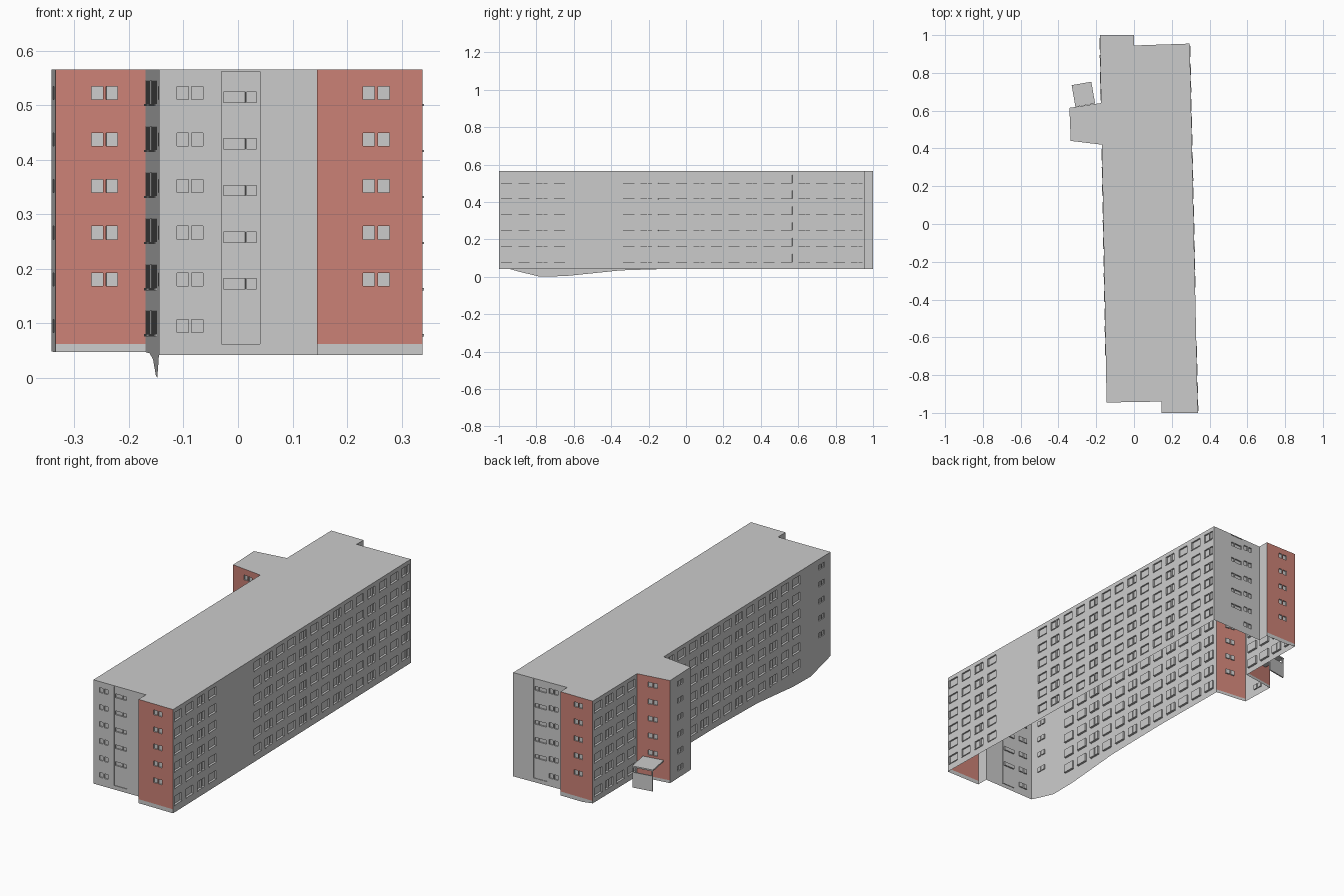
import bpy
from mathutils import Vector

cube = bpy.data.objects.get("Cube")
if cube:
    bpy.data.objects.remove(cube)


def material(name, rgb):
    m = bpy.data.materials.new(name)
    m.use_nodes = True
    m.diffuse_color = (*rgb, 1)
    m.node_tree.nodes["Principled BSDF"].inputs["Base Color"].default_value = (*rgb, 1)
    return m


GREY = material("concrete grey", (0.6, 0.6, 0.6))
RED = material("brick red", (0.6, 0.22, 0.18))
TOP, RED_BASE, STEP = 0.565, 0.062, 0.0855


def make(name, verts, faces, mats=(GREY,)):
    me = bpy.data.meshes.new(name)
    me.from_pydata(verts, [], faces)
    for m in mats:
        me.materials.append(m)
    ob = bpy.data.objects.new(name, me)
    bpy.context.collection.objects.link(ob)
    return ob


# Sloping ground under the walls: the long left side dips near the front
DIP = [(-0.945, 0.04), (-0.78, 0.0), (-0.64, 0.004), (-0.35, 0.034), (0, 0.045), (1, 0.05)]


def ground(x, y):
    if x > -0.13 or y < -0.944:
        return 0.042
    for (a, za), (b, zb) in zip(DIP, DIP[1:]):
        if y <= b:
            return za + (zb - za) * (y - a) / (b - a)
    return 0.05


def wall(name, p0, p1, patches, red=False):
    """Wall from p0 to p1; patches are (start, end, z0, z1, depth) recesses."""
    p0, p1 = Vector(p0), Vector(p1)
    run = p1 - p0
    axis = 0 if abs(run.x) > abs(run.y) else 1
    out = Vector((run.y, -run.x)).normalized()
    rects = []
    for a, b, z0, z1, d in patches:
        s, t = sorted((c - p0[axis]) / run[axis] for c in (a, b))
        rects.append((s, t, z0, z1, d))
    us = sorted({0.0, 1.0} | {r[0] for r in rects} | {r[1] for r in rects})
    zs = sorted({0.0, RED_BASE, TOP} | {r[2] for r in rects} | {r[3] for r in rects})
    verts, faces, mats = [], [], []

    def point(i, j, d):
        p = p0 + run * us[i] - out * d
        return (p.x, p.y, zs[j] if j else ground(p.x, p.y))

    def quad(pts, m):
        faces.append(range(len(verts), len(verts) + 4))
        verts.extend(pts)
        mats.append(m)

    def depth(i, j):
        u, z = (us[i] + us[i + 1]) / 2, (zs[j] + zs[j + 1]) / 2
        d = 0
        for r in rects:
            if r[0] < u < r[1] and r[2] < z < r[3]:
                d = r[4]
        return d

    nu, nz = len(us) - 1, len(zs) - 1
    grid = [[depth(i, j) for j in range(nz)] for i in range(nu)]
    for i in range(nu):
        for j in range(nz):
            d = grid[i][j]
            m = int(red and d == 0 and zs[j] >= RED_BASE)
            quad([point(i, j, d), point(i + 1, j, d), point(i + 1, j + 1, d), point(i, j + 1, d)], m)
            # Reveals between cells of different depth
            if i + 1 < nu and grid[i + 1][j] != d:
                e = grid[i + 1][j]
                quad([point(i + 1, j, d), point(i + 1, j, e), point(i + 1, j + 1, e), point(i + 1, j + 1, d)], 0)
            if j + 1 < nz and grid[i][j + 1] != d:
                e = grid[i][j + 1]
                quad([point(i, j + 1, d), point(i + 1, j + 1, d), point(i + 1, j + 1, e), point(i, j + 1, e)], 0)
    ob = make(name, verts, faces, (GREY, RED))
    ob.data.polygons.foreach_set("material_index", mats)
    return ob


# Window patterns
def big_windows(centres):
    out = []
    for n, c in enumerate(centres):
        for k in range(6):
            z = 0.08 + k * 0.0845
            out.append((c - 0.03, c + 0.03, z, z + 0.042, 0.008))
            out.append((c - 0.03, c + 0.03, z - 0.004, z, -0.003))
            if n % 3 == 2:
                out.append((c + 0.004, c + 0.008, z, z + 0.042, 0.0))
    return out


def pairs(c, first=1):
    return [(c + s * 0.0135 - 0.0105, c + s * 0.0135 + 0.0105, z, z + 0.024, 0.006)
            for k in range(first, 6) for s in (-1, 1)
            for z in [0.083 + k * STEP]]


def stair_strip(a, b):
    out = [(a, b, RED_BASE, TOP - 0.003, 0.003)]
    w = b - a
    for k in range(5):
        z = 0.163 + k * STEP
        out.append((a + 0.05 * w, a + 0.62 * w, z, z + 0.019, 0.01))
        out.append((a + 0.65 * w, b - 0.08 * w, z, z + 0.019, 0.01))
    return out


def spaced(start, count, step=0.0938):
    return [start + step * n for n in range(count)]


# Plan outline, counter-clockwise from the front left corner
PLAN = [(-0.145, -0.945), (0.145, -0.94), (0.145, -1), (0.338, -1), (0.295, 0.955),
        (0, 0.945), (0, 1), (-0.18, 1), (-0.175, 0.64), (-0.342, 0.615),
        (-0.335, 0.44), (-0.17, 0.42)]
WALLS = [
    ("front_wall", pairs(-0.088, 0) + stair_strip(-0.03, 0.04), False),
    ("front_step_wall", [], False),
    ("front_red_wall", pairs(0.2535), True),
    ("right_long_wall", big_windows(spaced(-0.96, 4, 0.0945) + spaced(-0.306, 14)), False),
    ("back_wall", pairs(0.075, 0) + stair_strip(0.112, 0.185), False),
    ("back_step_wall", [], False),
    ("back_red_wall", pairs(-0.1), True),
    ("left_rear_wall", big_windows(spaced(0.685, 4, 0.09)), False),
    ("tower_back_wall", pairs(-0.255), True),
    ("tower_side_wall", pairs(0.53, 0), False),
    ("tower_front_wall", pairs(-0.245), True),
    ("left_long_wall", big_windows(spaced(-0.665, 12)) + pairs(-0.87, 1)
     + [(a[0], b[0], 0.05, 0.06, 0.0) for a, b in zip(DIP[:3], DIP[1:4])], False),
]
for n, (name, patches, red) in enumerate(WALLS):
    wall(name, PLAN[n], PLAN[(n + 1) % len(PLAN)], patches, red)

# Flat roof
make("roof", [(x, y, TOP) for x, y in PLAN], [range(len(PLAN))])


# Entrance porch beside the tower
def prism(name, corners, z0, z1):
    n = len(corners)
    verts = [(*c, z) for z in (z0, z1) for c in corners]
    sides = [(i, (i + 1) % n, (i + 1) % n + n, i + n) for i in range(n)]
    make(name, verts, sides + [range(n - 1, -1, -1), range(n, 2 * n)])


o, e, f = Vector((-0.31, 0.62)), Vector((0.104, 0.018)), Vector((-0.02, 0.115))


def block(name, a0, a1, b0, b1, z0, z1):
    prism(name, [tuple(o + e * a + f * b) for a, b in ((a0, b0), (a1, b0), (a1, b1), (a0, b1))], z0, z1)


block("porch_canopy", 0, 1, 0, 1, 0.15, 0.157)
block("porch_end_wall", 0.02, 0.98, 0.94, 0.99, 0.048, 0.125)
for side, a in (("outer", 0.02), ("inner", 0.93)):
    block("porch_post_" + side, a, a + 0.05, 0.94, 0.99, 0.125, 0.15)
